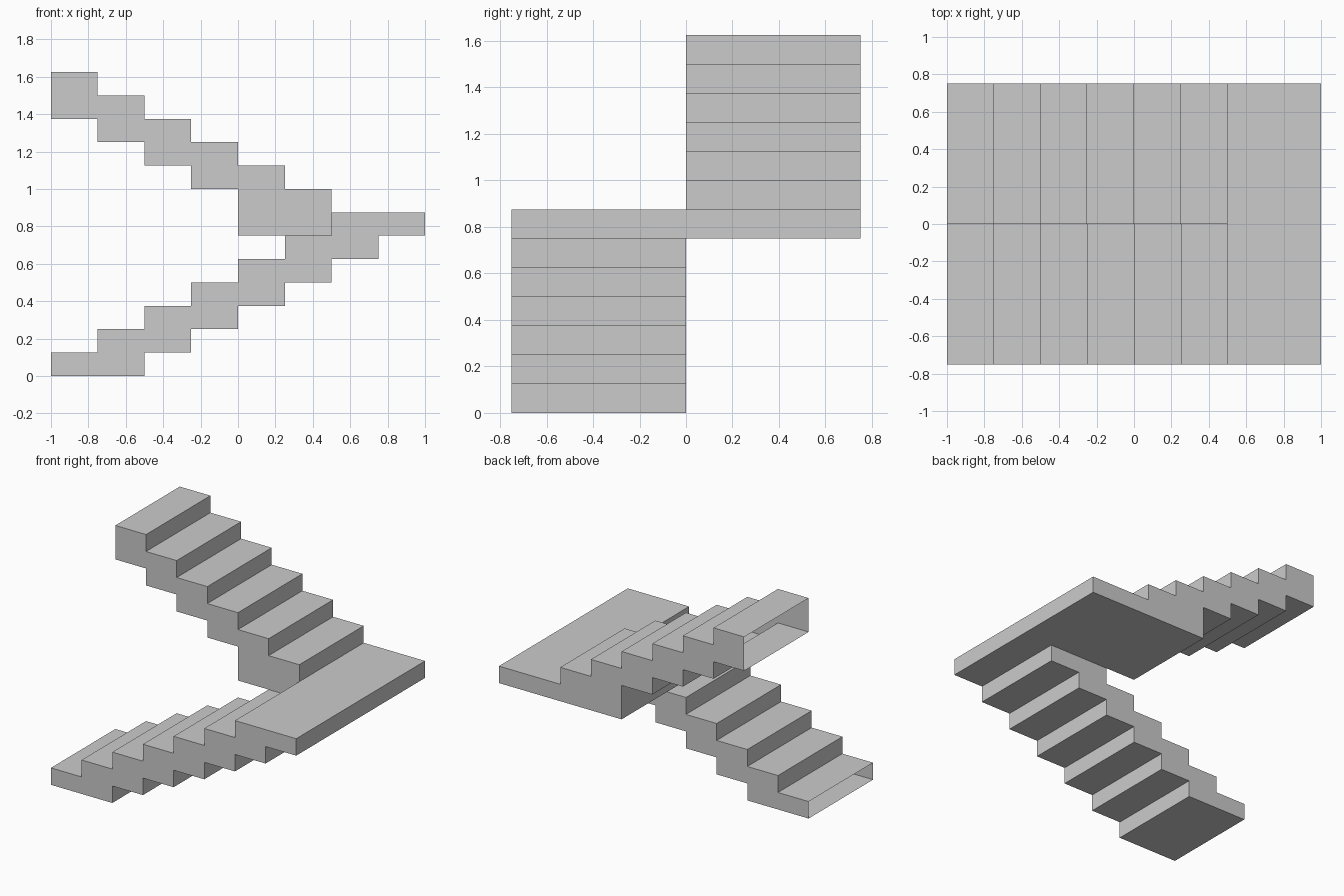
import bpy, bmesh

if "Cube" in bpy.data.objects:
    bpy.data.objects.remove(bpy.data.objects["Cube"])

RUN, RISE, WIDTH = 0.25, 0.125, 0.75
LANDING = [(0.5, 0.875), (1, 0.875), (1, 0.75)]


def treads(first_z, step):
    """Six treads running from x = -1 towards the landing."""
    pts = []
    for i in range(6):
        z = first_z + step * i
        pts += [(-1 + RUN * i, z), (-1 + RUN * (i + 1), z)]
    return pts


def add_flight(bm, path, y_outer):
    """Sweep an (x, z) path across the flight, leaving the x = -1 end open."""
    outer = [bm.verts.new((x, y_outer, z)) for x, z in path]
    inner = [bm.verts.new((x, 0, z)) for x, z in path]
    for i in range(len(path) - 1):
        bm.faces.new((outer[i], outer[i + 1], inner[i + 1], inner[i]))
    bm.faces.new(outer)
    # the inner side wall leaves out the shared landing
    bm.faces.new([v for v, p in zip(inner, path) if p not in LANDING])


bm = bmesh.new()

# lower flight with the front half of the landing
lower = treads(RISE, RISE) + LANDING
for i in range(5, -1, -1):
    x = -0.5 + RUN * i
    lower += [(x, RISE * (i + 1)), (x, RISE * i)]
lower.append((-1, 0))
add_flight(bm, lower, -WIDTH)

# upper flight with the back half of the landing
upper = treads(1.625, -RISE) + LANDING + [(0.5, 0.75), (0, 0.75), (0, 1.0)]
for i in range(1, 4):
    x = -RUN * i
    upper += [(x, 1 + RISE * (i - 1)), (x, 1 + RISE * i)]
upper.append((-1, 1.375))
add_flight(bm, upper, WIDTH)

# weld the two halves of the landing and clean up
bmesh.ops.remove_doubles(bm, verts=bm.verts, dist=0.0001)
bmesh.ops.recalc_face_normals(bm, faces=bm.faces)
bmesh.ops.dissolve_limit(bm, angle_limit=0.01, verts=bm.verts, edges=bm.edges)

mesh = bpy.data.meshes.new("staircase")
bm.to_mesh(mesh)
bm.free()
bpy.context.collection.objects.link(bpy.data.objects.new("staircase", mesh))
